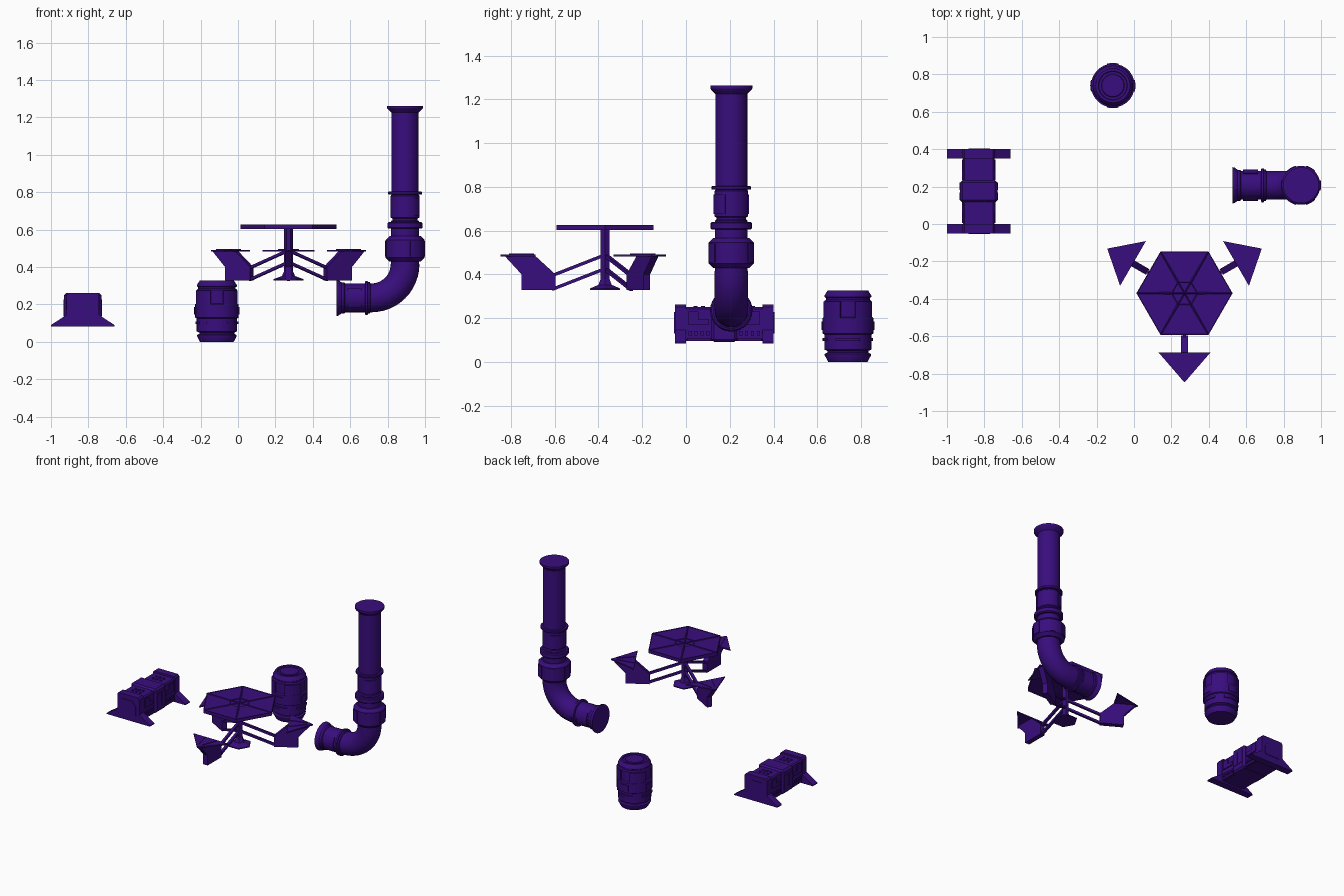
import bpy, bmesh
from math import sin, cos, pi, radians
from mathutils import Matrix, Vector

cube = bpy.data.objects.get("Cube")
if cube:
    bpy.data.objects.remove(cube)

purple = bpy.data.materials.new("deep_purple")
purple.use_nodes = True
COLOUR = (0.040, 0.004, 0.205, 1)
purple.diffuse_color = COLOUR
purple.node_tree.nodes["Principled BSDF"].inputs["Base Color"].default_value = COLOUR


def finish(name, bm, matrix=Matrix(), smooth=False, bevel=0):
    """Turn a bmesh into a placed, coloured object."""
    bmesh.ops.remove_doubles(bm, verts=bm.verts, dist=1e-5)
    bmesh.ops.recalc_face_normals(bm, faces=bm.faces)
    bm.transform(matrix)
    mesh = bpy.data.meshes.new(name)
    bm.to_mesh(mesh)
    bm.free()
    mesh.materials.append(purple)
    obj = bpy.data.objects.new(name, mesh)
    bpy.context.collection.objects.link(obj)
    if bevel:
        mod = obj.modifiers.new("bevel", "BEVEL")
        mod.width, mod.segments = bevel, 1
    if smooth:
        bpy.ops.object.select_all(action="DESELECT")
        obj.select_set(True)
        bpy.context.view_layer.objects.active = obj
        bpy.ops.object.shade_smooth_by_angle(angle=radians(30))
    return obj


def lathe_mesh(profile, segments):
    bm = bmesh.new()
    verts = [bm.verts.new((r, 0, z)) for r, z in profile]
    edges = [bm.edges.new(pair) for pair in zip(verts, verts[1:])]
    bmesh.ops.spin(bm, geom=verts + edges, axis=(0, 0, 1), cent=(0, 0, 0),
                   angle=2 * pi, steps=segments)
    bmesh.ops.remove_doubles(bm, verts=bm.verts, dist=1e-5)
    bmesh.ops.recalc_face_normals(bm, faces=bm.faces)
    return bm


def lathe(name, profile, matrix, segments=28):
    return finish(name, lathe_mesh(profile, segments), matrix, segments > 8)


def prism(name, points, thickness, matrix=Matrix(), bevel=0):
    """Extrude an x/z outline equally to both sides along y."""
    bm = bmesh.new()
    face = bm.faces.new([bm.verts.new((x, -thickness / 2, z)) for x, z in points])
    out = bmesh.ops.extrude_face_region(bm, geom=[face])["geom"]
    bmesh.ops.translate(bm, vec=(0, thickness, 0),
                        verts=[v for v in out if isinstance(v, bmesh.types.BMVert)])
    return finish(name, bm, matrix, bevel=bevel)


def box(name, centre, size, bevel=0, matrix=Matrix()):
    bm = bmesh.new()
    bmesh.ops.create_cube(bm, size=1)
    place = Matrix.Translation(centre) @ Matrix.Diagonal((*size, 1))
    return finish(name, bm, matrix @ place, bevel=bevel)


def curved_panel(name, matrix, r0, r1, z0, z1, middle, span):
    """Raised plate that follows a cylinder."""
    bm = bmesh.new()
    loop = [bm.verts.new((r, 0, z)) for r, z in ((r0, z0), (r1, z0), (r1, z1), (r0, z1))]
    face = bm.faces.new(loop)
    bmesh.ops.rotate(bm, verts=loop, matrix=Matrix.Rotation(radians(middle - span / 2), 3, "Z"))
    end = bmesh.ops.spin(bm, geom=[face], axis=(0, 0, 1), cent=(0, 0, 0),
                         angle=radians(span), steps=6)
    return finish(name, bm, matrix, True)


def at(x, y, z=0):
    return Matrix.Translation((x, y, z))


# Table: hexagonal top with six slightly sunken wedges, post and foot
table = at(0.27, -0.37)
bm = lathe_mesh([(0, 0.602), (0.257, 0.602), (0.257, 0.626), (0.07, 0.626), (0, 0.626)], 6)
wedges = [f for f in bm.faces if f.calc_center_median().z > 0.62]
bmesh.ops.inset_individual(bm, faces=wedges, thickness=0.007, depth=-0.004)
finish("table_top", bm, table)
lathe("table_post", [(0, 0.35), (0.023, 0.35), (0.023, 0.605), (0, 0.605)], table, 6)
lathe("table_foot", [(0, 0.328), (0.08, 0.328), (0.08, 0.335), (0.035, 0.352),
                     (0.023, 0.38), (0, 0.38)], table, 6)

# Three seats: triangular plate, cranked fin and two sloping arms
FIN = [(0.46, 0.485), (0.32, 0.485), (0.227, 0.40), (0.227, 0.328), (0.382, 0.328), (0.382, 0.40)]
for i in range(3):
    turn = table @ Matrix.Rotation(radians(30 + 120 * i), 4, "Z")
    prism("seat_fin", FIN, 0.035, turn)
    lay_flat = turn @ at(0, 0, 0.487) @ Matrix.Rotation(pi / 2, 4, "X")
    prism("seat_plate", [(0.318, -0.138), (0.477, 0), (0.318, 0.138)], 0.009, lay_flat)
    for side in (-1, 1):
        rib = [(0.325, side * 0.04), (0.44, side * 0.012), (0.325, side * 0.055)]
        prism("seat_rib", rib, 0.006, turn @ at(0, 0, 0.492) @ Matrix.Rotation(pi / 2, 4, "X"))
    for z in (0.334, 0.397):
        arm = [(0.015, z + 0.078), (0.24, z - 0.01), (0.24, z + 0.006), (0.015, z + 0.094)]
        prism("seat_arm", arm, 0.018, turn)

# Barrel: stepped body with recessed lid, raised panels and grip bars
barrel = at(-0.113, 0.74)
lathe("barrel_body", [
    (0, 0), (0.09, 0), (0.106, 0.03), (0.106, 0.036), (0.094, 0.042), (0.094, 0.05),
    (0.108, 0.056), (0.108, 0.125), (0.117, 0.13), (0.117, 0.2), (0.108, 0.206),
    (0.108, 0.278), (0.1, 0.284), (0.1, 0.292), (0.107, 0.296), (0.107, 0.303),
    (0.092, 0.327), (0.078, 0.327), (0.075, 0.32), (0.062, 0.32), (0.059, 0.326),
    (0, 0.326)], barrel)
for angle in range(0, 360, 90):
    curved_panel("barrel_panel", barrel, 0.1, 0.116, 0.2, 0.275, angle + 45, 55)
    curved_panel("barrel_bar", barrel, 0.1, 0.115, 0.095, 0.11, angle, 58)
    curved_panel("barrel_inset_plate", barrel, 0.1, 0.121, 0.145, 0.185, angle, 30)

# Pipe: upright run with flange, rings and coupling
PX, PY, PZ, BEND = 0.893, 0.207, 0.235, 0.18
upright = at(PX, PY)
lathe("upright_pipe", [
    (0, 0.41), (0.075, 0.41), (0.075, 0.645), (0.068, 0.65), (0.068, 0.66), (0.077, 0.665),
    (0.077, 0.78), (0.073, 0.785), (0.073, 1.225), (0.093, 1.245), (0.096, 1.25),
    (0.096, 1.262), (0, 1.262)], upright)
RINGS = [("pipe_collar", 0.09, 0.787, 0.803), ("pipe_ring", 0.094, 0.605, 0.64),
         ("pipe_coupling", 0.104, 0.43, 0.565)]
for name, r, low, high in RINGS:
    soft = (high - low) * 0.15
    lathe(name, [(0.06, low), (r - soft, low), (r, low + soft), (r, high - soft),
                 (r - soft, high), (0.06, high)], upright)
for angle in range(0, 360, 60):
    curved_panel("coupling_grip", upright, 0.09, 0.108, 0.455, 0.54, angle, 30)
for angle in (-50, 130):
    curved_panel("pipe_hatch", upright, 0.07, 0.083, 0.675, 0.765, angle, 60)

# Pipe: quarter bend
bm = bmesh.new()
bmesh.ops.create_circle(bm, segments=28, radius=0.077, matrix=at(PX, PY, PZ + BEND))
bmesh.ops.spin(bm, geom=bm.verts[:] + bm.edges[:], axis=(0, 1, 0),
               cent=(PX - BEND, PY, PZ + BEND), angle=pi / 2, steps=12)
finish("pipe_elbow", bm, smooth=True)

# Pipe: level run ending in a flange towards -x
level = at(PX - BEND, PY, PZ) @ Matrix.Rotation(-pi / 2, 4, "Y")
lathe("level_pipe", [
    (0, -0.005), (0.077, -0.005), (0.077, 0.005), (0.084, 0.008), (0.084, 0.018), (0.091, 0.02),
    (0.091, 0.032), (0.077, 0.035), (0.077, 0.14), (0.083, 0.145), (0.083, 0.16),
    (0.095, 0.175), (0.097, 0.187), (0, 0.187)], level)
for angle in (-90, 90):
    curved_panel("level_pipe_hatch", level, 0.07, 0.084, 0.05, 0.13, angle, 75)

# Crate: core, end frames with splayed feet, middle band
crate = at(-0.83, 0.175)
box("crate_core", (0, 0, 0.172), (0.166, 0.42, 0.155), 0.008, crate)
box("crate_band", (0, 0, 0.176), (0.2, 0.118, 0.17), 0.012, crate)
FRAME = [(-0.17, 0.083), (0.17, 0.083), (0.17, 0.09), (0.1, 0.135), (0.087, 0.145),
         (0.087, 0.25), (0.077, 0.262), (-0.077, 0.262), (-0.087, 0.25), (-0.087, 0.145),
         (-0.1, 0.135), (-0.17, 0.09)]
ARCH = [(-0.055, 0.13), (0.06, 0.13), (0.06, 0.195), (0.03, 0.228), (-0.055, 0.228)]
for end in (-1, 1):
    prism("crate_end_frame", FRAME, 0.05, crate @ at(0, end * 0.2))
    prism("crate_end_plate", ARCH, 0.008, crate @ at(0, end * 0.225))
    # Studs on the lid
    for col in (-1, 0, 1):
        for row in (-1, 1):
            place = crate @ at(col * 0.03, end * 0.115 + row * 0.017, 0.248)
            lathe("lid_stud", [(0, 0), (0.009, 0), (0.009, 0.007), (0, 0.007)], place, 8)
    # Plates and studs along the long sides
    for side in (-1, 1):
        x = side * 0.083
        box("side_plate", (x, end * 0.14, 0.2), (0.014, 0.045, 0.06), 0, crate)
        box("side_step", (x, end * 0.095, 0.182), (0.014, 0.05, 0.025), 0, crate)
        box("side_rail", (x, end * 0.115, 0.103), (0.014, 0.11, 0.014), 0, crate)
        box("band_plate", (side * 0.1, end * 0.027, 0.18), (0.008, 0.04, 0.09), 0, crate)
        for k in range(4):
            box("side_stud", (x, end * (0.075 + 0.027 * k), 0.13), (0.014, 0.015, 0.02), 0, crate)
